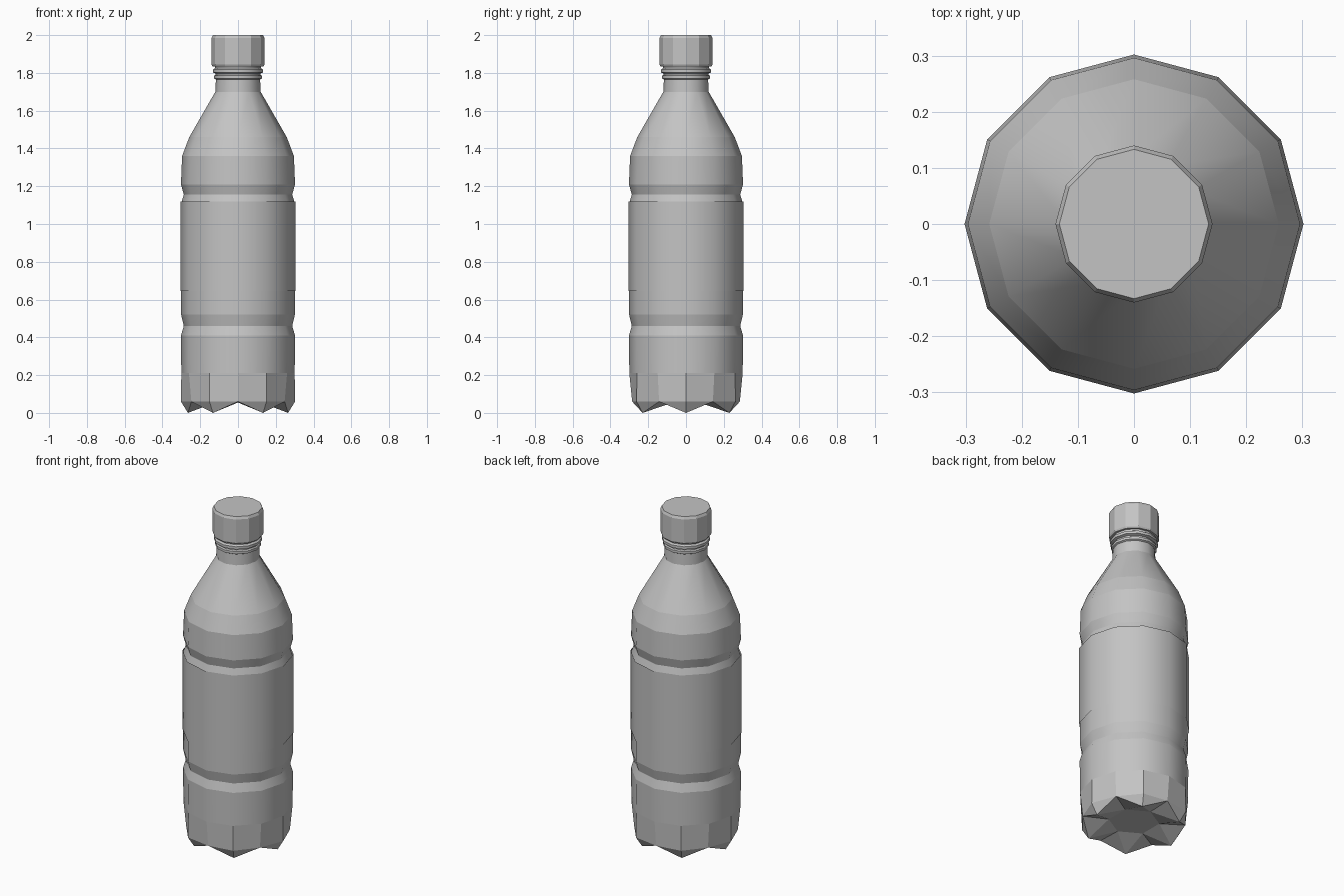
import bpy, bmesh
from math import cos, sin, tau

cube = bpy.data.objects.get("Cube")
if cube:
    bpy.data.objects.remove(cube)

SIDES = 12

plastic = bpy.data.materials.new("grey_plastic")
plastic.use_nodes = True
grey = (0.55, 0.55, 0.55, 1)
plastic.diffuse_color = grey
plastic.node_tree.nodes["Principled BSDF"].inputs["Base Color"].default_value = grey


def finish(bm, name, smooth):
    """Turn the bmesh into an object; rounded walls keep crisp horizontal rings."""
    for f in bm.faces:
        f.smooth = smooth
    for e in bm.edges:
        a, b = e.verts
        e.smooth = abs(a.co.z - b.co.z) > 0.001
    mesh = bpy.data.meshes.new(name)
    bm.to_mesh(mesh)
    bm.free()
    mesh.materials.append(plastic)
    obj = bpy.data.objects.new(name, mesh)
    bpy.context.collection.objects.link(obj)
    return obj


def point(bm, r, z, step):
    a = tau * step / SIDES
    return bm.verts.new((r * cos(a), r * sin(a), z))


def bridge(bm, low, high):
    for i in range(SIDES):
        j = (i + 1) % SIDES
        bm.faces.new((low[i], low[j], high[j], high[i]))


def lathe(name, profile, smooth=True, cap_top=False):
    """Revolve (radius, height) pairs, listed from bottom to top."""
    bm = bmesh.new()
    rings = [[point(bm, r, z, i) for i in range(SIDES)] for r, z in profile]
    for low, high in zip(rings, rings[1:]):
        bridge(bm, low, high)
    if cap_top:
        bm.faces.new(rings[-1])
    return finish(bm, name, smooth)


# Main wall with its two grooves, and the shoulder
lathe("body", [
    (0.30, 0.21), (0.302, 0.41), (0.287, 0.46), (0.301, 0.52),
    (0.301, 1.11), (0.287, 1.155), (0.302, 1.21), (0.296, 1.36),
    (0.258, 1.46), (0.12, 1.70)])

# Neck with the thread rings
lathe("neck", [
    (0.12, 1.70), (0.117, 1.765), (0.126, 1.77), (0.126, 1.785),
    (0.118, 1.79), (0.118, 1.797), (0.133, 1.802), (0.133, 1.818),
    (0.122, 1.825), (0.122, 1.84)])

# Wrapped label sleeve
lathe("label_sleeve", [(0.305, 0.645), (0.305, 1.12)])

# Faceted screw cap
lathe("cap", [
    (0.12, 1.835), (0.135, 1.835), (0.14, 1.845), (0.14, 1.985), (0.133, 2.0)],
    smooth=False, cap_top=True)

# Base with six feet separated by shallow valleys
bm = bmesh.new()
top = [point(bm, 0.30, 0.21, i) for i in range(SIDES)]
rim = [point(bm, 0.285 if i % 2 else 0.302, 0.06, i) for i in range(SIDES)]
bridge(bm, rim, top)
hollow = [point(bm, 0.14, 0.055, i) for i in range(1, SIDES, 2)]
tips = [point(bm, 0.265, 0.0, i) for i in range(0, SIDES, 2)]
for k, tip in enumerate(tips):
    i = 2 * k
    before, foot, after = rim[i - 1], rim[i], rim[i + 1]
    bm.faces.new((tip, foot, before))
    bm.faces.new((tip, after, foot))
    bm.faces.new((tip, before, hollow[k - 1]))
    bm.faces.new((tip, hollow[k], after))
    bm.faces.new((tip, hollow[k - 1], hollow[k]))
bm.faces.new(hollow[::-1])
bmesh.ops.recalc_face_normals(bm, faces=bm.faces)
finish(bm, "footed_base", False)
